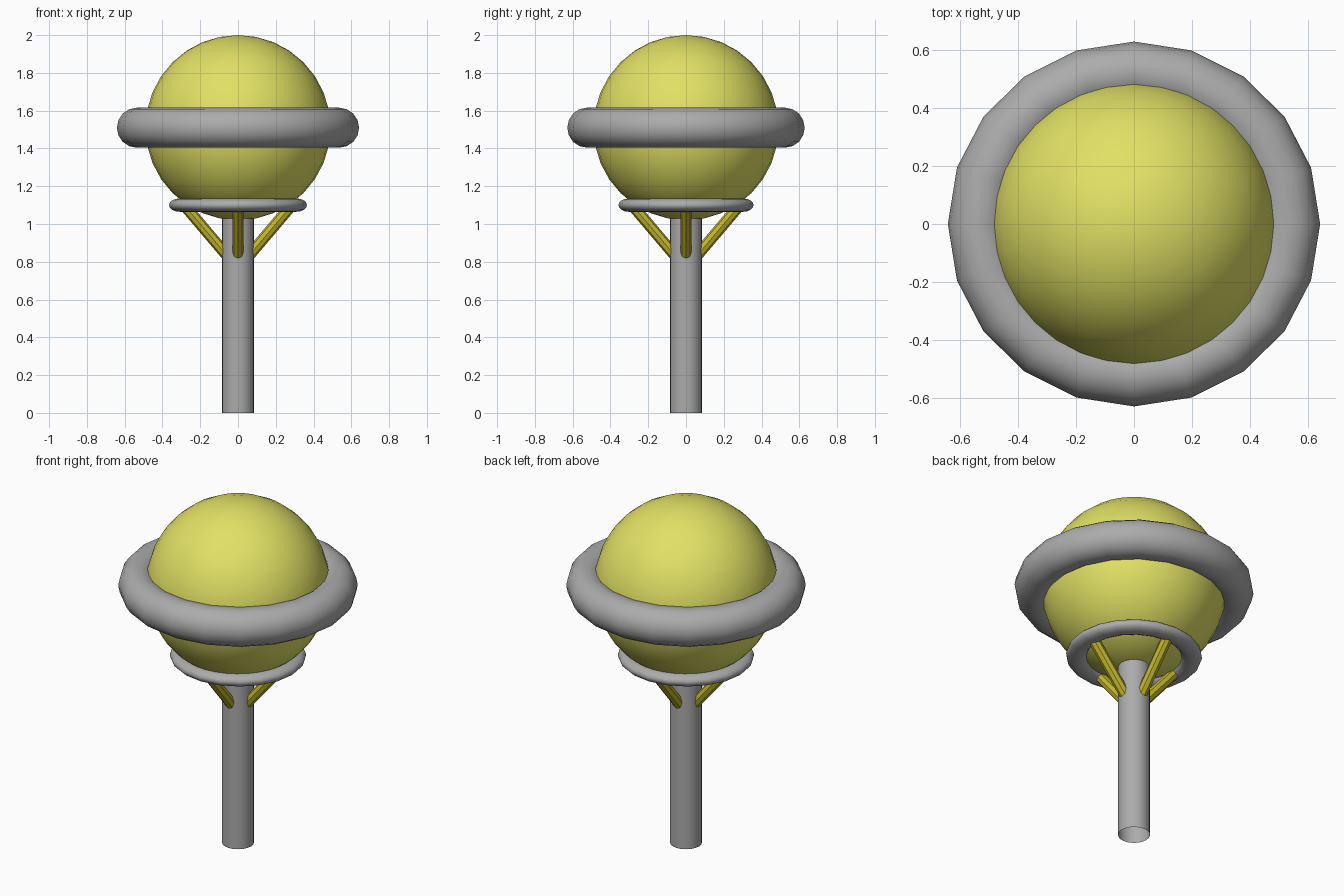
import bpy, bmesh, math
from mathutils import Vector, Matrix

cube = bpy.data.objects.get("Cube")
if cube:
    bpy.data.objects.remove(cube, do_unlink=True)


def material(name, rgb):
    mat = bpy.data.materials.new(name)
    mat.use_nodes = True
    mat.diffuse_color = (*rgb, 1)
    mat.node_tree.nodes["Principled BSDF"].inputs["Base Color"].default_value = (*rgb, 1)
    return mat


grey = material("grey metal", (0.41, 0.41, 0.41))
yellow = material("pale yellow", (0.75, 0.75, 0.13))
mustard = material("mustard", (0.55, 0.48, 0.025))


def finish(name, mat, angle=60):
    obj = bpy.context.object
    obj.name = obj.data.name = name
    obj.data.materials.append(mat)
    bpy.ops.object.shade_smooth_by_angle(angle=math.radians(angle))
    return obj


def ring(name, z, major, minor, squash):
    bpy.ops.mesh.primitive_torus_add(location=(0, 0, z), major_segments=20,
                                     minor_segments=16, major_radius=major, minor_radius=minor)
    bpy.context.object.scale = (1, 0.98, squash)
    return finish(name, grey)


# Globe and the two rings around it
bpy.ops.mesh.primitive_uv_sphere_add(segments=32, ring_count=16, radius=0.49, location=(0, 0, 1.51))
finish("globe", yellow)
ring("equator_ring", 1.51, 0.535, 0.106, 1)
ring("support_ring", 1.1, 0.31, 0.055, 0.64)

# Hollow post, open at the bottom
bpy.ops.mesh.primitive_cylinder_add(vertices=20, radius=0.085, depth=1.06,
                                    end_fill_type='NOTHING', location=(0, 0, 0.53))
finish("post", grey)

# Four slanted struts from the post to the support ring
for i, side in enumerate(("left", "back", "right", "front")):
    turn = Matrix.Rotation(i * math.pi / 2, 3, 'Z')
    low = turn @ Vector((0.06, 0, 0.835))
    high = turn @ Vector((0.285, 0, 1.1))
    axis = high - low
    bpy.ops.mesh.primitive_cylinder_add(vertices=8, radius=0.03, depth=axis.length,
                                        location=(low + high) / 2)
    bpy.context.object.rotation_euler = axis.to_track_quat('Z', 'Y').to_euler()
    finish(side + "_strut", mustard, 30)
